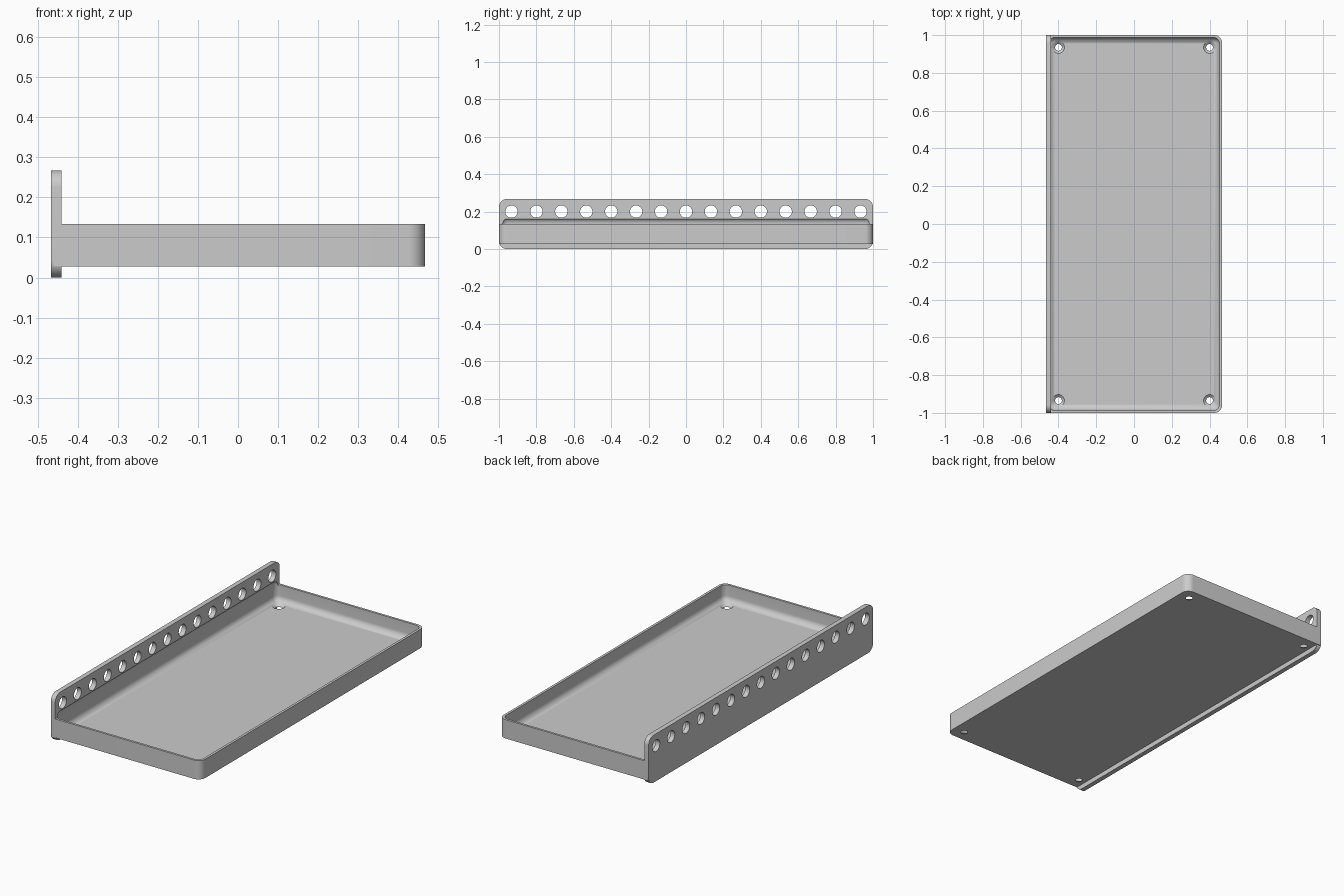
import bpy, bmesh, math
from mathutils import Matrix, Vector

if "Cube" in bpy.data.objects:
    bpy.data.objects.remove(bpy.data.objects["Cube"], do_unlink=True)

grey = bpy.data.materials.new("plain grey")
grey.use_nodes = True
grey.diffuse_color = (0.6, 0.6, 0.6, 1)
grey.node_tree.nodes["Principled BSDF"].inputs["Base Color"].default_value = (0.6, 0.6, 0.6, 1)


def finish(bm, name):
    bmesh.ops.recalc_face_normals(bm, faces=bm.faces)
    mesh = bpy.data.meshes.new(name)
    bm.to_mesh(mesh)
    bm.free()
    mesh.materials.append(grey)
    obj = bpy.data.objects.new(name, mesh)
    bpy.context.scene.collection.objects.link(obj)
    return obj


def box(name, low, high, radius, keep, segments):
    """Box whose edges accepted by keep(edge) are rounded."""
    low, high = Vector(low), Vector(high)
    bm = bmesh.new()
    bmesh.ops.create_cube(bm, size=1)
    size = high - low
    for v in bm.verts:
        v.co = (low + high) / 2 + Vector(a * b for a, b in zip(v.co, size))
    edges = [e for e in bm.edges if keep(e)]
    bmesh.ops.bevel(bm, geom=edges, offset=radius, offset_type='OFFSET',
                    segments=segments, profile=0.5, affect='EDGES')
    return finish(bm, name)


def pegs(name, points, r1, r2, depth, turn=Matrix()):
    """Row of separate cutting pegs, one at each point."""
    bm = bmesh.new()
    for p in points:
        bmesh.ops.create_cone(bm, cap_ends=True, segments=32, radius1=r1, radius2=r2,
                              depth=depth, matrix=Matrix.Translation(p) @ turn)
    return finish(bm, name)


def combine(target, other, operation):
    mod = target.modifiers.new(operation.lower(), 'BOOLEAN')
    mod.operation, mod.solver, mod.object = operation, 'EXACT', other
    bpy.ops.object.select_all(action='DESELECT')
    bpy.context.view_layer.objects.active = target
    target.select_set(True)
    bpy.ops.object.modifier_apply(modifier=mod.name)
    bpy.data.objects.remove(other, do_unlink=True)


def along(edge, axis):
    d = edge.verts[1].co - edge.verts[0].co
    return abs(d[axis]) > 0.99 * d.length


# Upright mounting plate and tray block
tray = box("shelf_tray", (-0.467, -1, 0), (-0.44, 1, 0.267), 0.042,
           lambda e: along(e, 0), 10)
block = box("tray_block", (-0.46, -1, 0.027), (0.467, 1, 0.133), 0.042,
            lambda e: along(e, 2) and e.verts[0].co.x > 0, 10)
combine(tray, block, 'UNION')

# Rounded hollow, which also bites slightly into the plate
hollow = box("hollow_cutter", (-0.453, -0.987, 0.04), (0.453, 0.987, 0.168), 0.033,
             lambda e: True, 8)
combine(tray, hollow, 'DIFFERENCE')

# Row of holes through the plate
row = [Vector((-0.453, i * 0.1333, 0.2)) for i in range(-7, 8)]
combine(tray, pegs("plate_hole_cutter", row, 0.033, 0.033, 0.1,
                   Matrix.Rotation(math.pi / 2, 4, 'Y')), 'DIFFERENCE')

# Countersunk screw holes in the floor corners
corners = [Vector((x, y, 0.035)) for x in (-0.4, 0.4) for y in (-0.935, 0.935)]
combine(tray, pegs("screw_cutter", corners, 0.018, 0.018, 0.06), 'DIFFERENCE')
combine(tray, pegs("countersink_cutter", corners, 0.014, 0.038, 0.02), 'DIFFERENCE')

# Smooth rounded areas, crisp edges
bpy.ops.object.select_all(action='DESELECT')
tray.select_set(True)
bpy.context.view_layer.objects.active = tray
bpy.ops.object.shade_smooth_by_angle(angle=math.radians(30))
